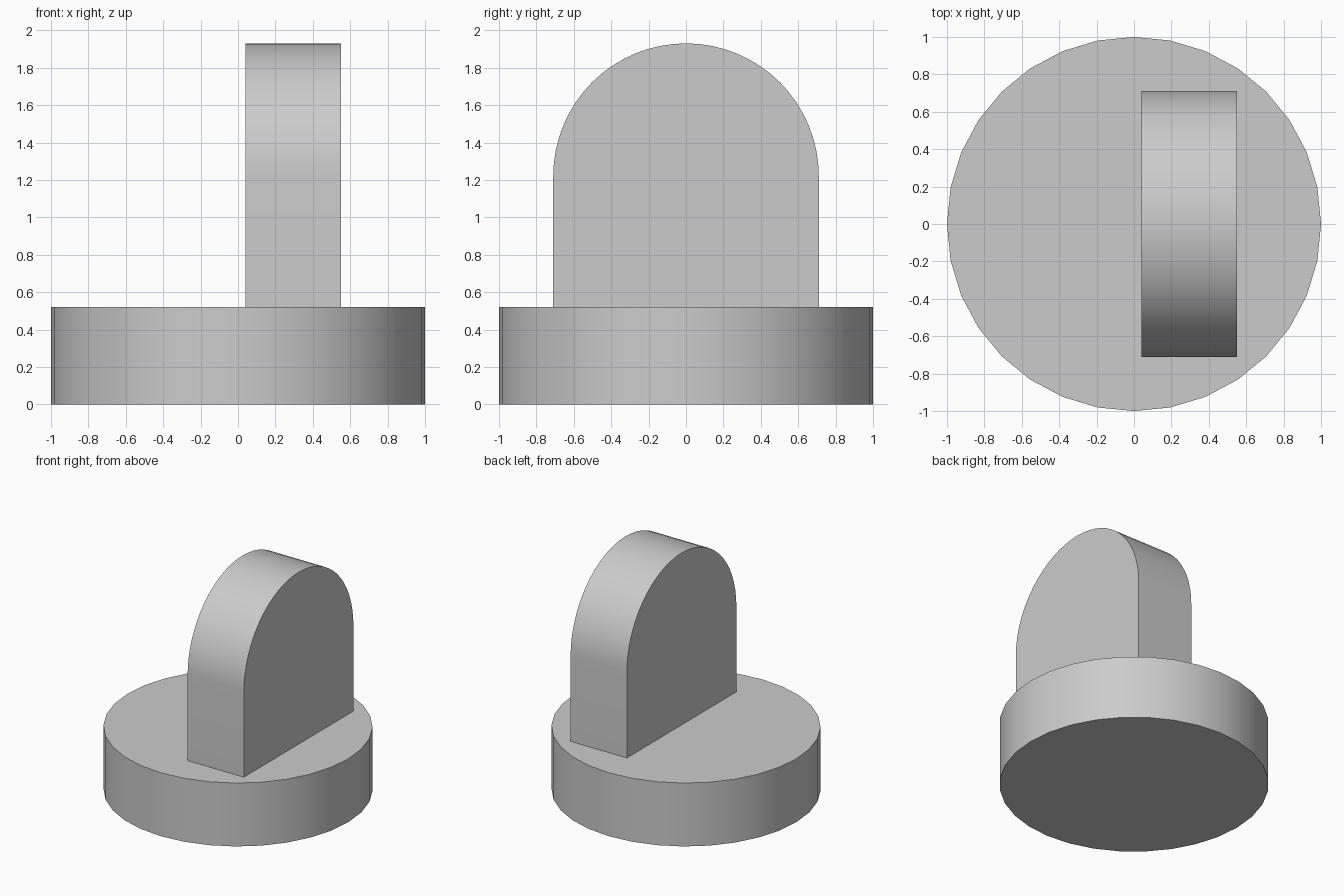
import bpy, bmesh
from math import cos, sin, pi, radians

default = bpy.data.objects.get("Cube")
if default:
    bpy.data.objects.remove(default, do_unlink=True)

# Single plain grey
GREY = (0.6, 0.6, 0.6, 1)
grey = bpy.data.materials.new("plain grey")
grey.use_nodes = True
grey.diffuse_color = GREY
grey.node_tree.nodes["Principled BSDF"].inputs["Base Color"].default_value = GREY


def extrude_profile(name, points, offset):
    """Make a closed solid by extruding a flat outline along offset."""
    bm = bmesh.new()
    face = bm.faces.new([bm.verts.new(p) for p in points])
    result = bmesh.ops.extrude_face_region(bm, geom=[face], use_keep_orig=True)
    moved = [v for v in result["geom"] if isinstance(v, bmesh.types.BMVert)]
    bmesh.ops.translate(bm, verts=moved, vec=offset)
    bmesh.ops.recalc_face_normals(bm, faces=bm.faces)
    mesh = bpy.data.meshes.new(name)
    bm.to_mesh(mesh)
    bm.free()
    mesh.materials.append(grey)
    obj = bpy.data.objects.new(name, mesh)
    bpy.context.collection.objects.link(obj)
    bpy.ops.object.select_all(action='DESELECT')
    obj.select_set(True)
    bpy.context.view_layer.objects.active = obj
    bpy.ops.object.shade_smooth_by_angle(angle=radians(30))
    return obj


BASE_HEIGHT = 0.52
SIDES = 32

# Round base disc
disc = [(cos(2 * pi * i / SIDES), sin(2 * pi * i / SIDES), 0) for i in range(SIDES)]
extrude_profile("round_base", disc, (0, 0, BASE_HEIGHT))

# Upright plate with a half-round top, set off-centre on the base
x_min, width, radius, spring = 0.04, 0.51, 0.71, 1.22
arch = [(x_min, radius * cos(pi * i / SIDES), spring + radius * sin(pi * i / SIDES))
        for i in range(SIDES + 1)]
feet = [(x_min, -radius, BASE_HEIGHT), (x_min, radius, BASE_HEIGHT)]
extrude_profile("arched_plate", arch + feet, (width, 0, 0))
